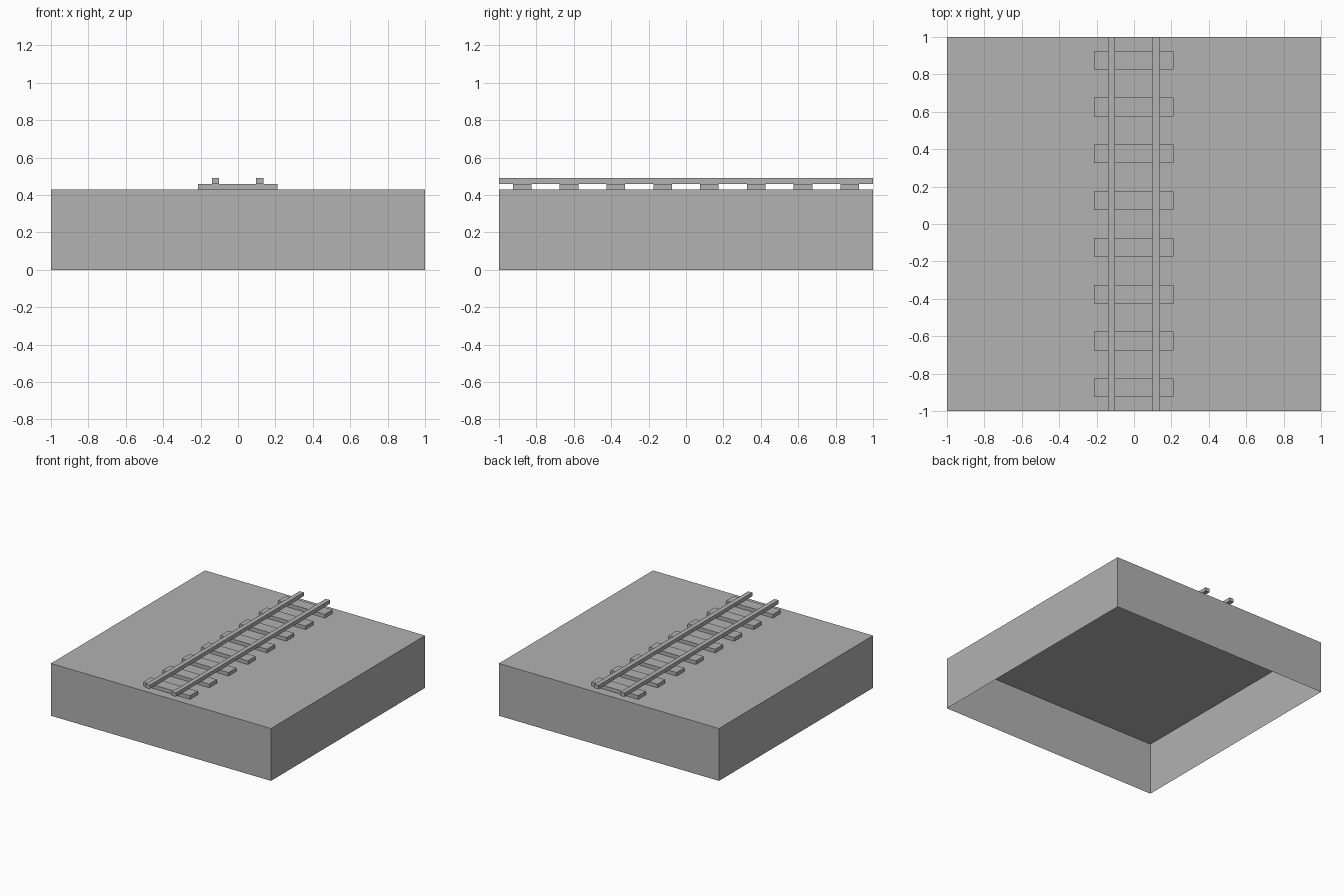
import bpy
import bmesh
from mathutils import Vector

default_cube = bpy.data.objects.get("Cube")
if default_cube:
    bpy.data.objects.remove(default_cube, do_unlink=True)

# One plain grey for everything
grey = bpy.data.materials.new("plain_grey")
grey.use_nodes = True
colour = (0.445, 0.445, 0.445, 1)
grey.diffuse_color = colour
grey.node_tree.nodes["Principled BSDF"].inputs["Base Color"].default_value = colour


def box(name, low, high, open_bottom=False):
    """Flat-faced box between two corners, optionally without its underside."""
    low, high = Vector(low), Vector(high)
    bm = bmesh.new()
    bmesh.ops.create_cube(bm, size=1)
    bmesh.ops.scale(bm, vec=high - low, verts=bm.verts)
    bmesh.ops.translate(bm, vec=(low + high) / 2, verts=bm.verts)
    if open_bottom:
        bm.normal_update()
        under = [f for f in bm.faces if f.normal.z < -0.5]
        bmesh.ops.delete(bm, geom=under, context="FACES")
    mesh = bpy.data.meshes.new(name)
    bm.to_mesh(mesh)
    bm.free()
    mesh.materials.append(grey)
    obj = bpy.data.objects.new(name, mesh)
    bpy.context.collection.objects.link(obj)
    return obj


GROUND, SLEEPER_TOP, RAIL_TOP = 0.43, 0.46, 0.49

# Hollow ground block, open underneath
box("ground_block", (-1, -1, 0), (1, 1, GROUND), open_bottom=True)

# Evenly spaced sleepers
for i in range(8):
    y = -0.875 + 0.25 * i
    box(f"sleeper_{i + 1}", (-0.213, y - 0.05, GROUND), (0.212, y + 0.05, SLEEPER_TOP))

# Two rails running the full length
for name, x in (("right_rail", -0.121), ("left_rail", 0.116)):
    box(name, (x - 0.019, -1, SLEEPER_TOP), (x + 0.019, 1, RAIL_TOP))
